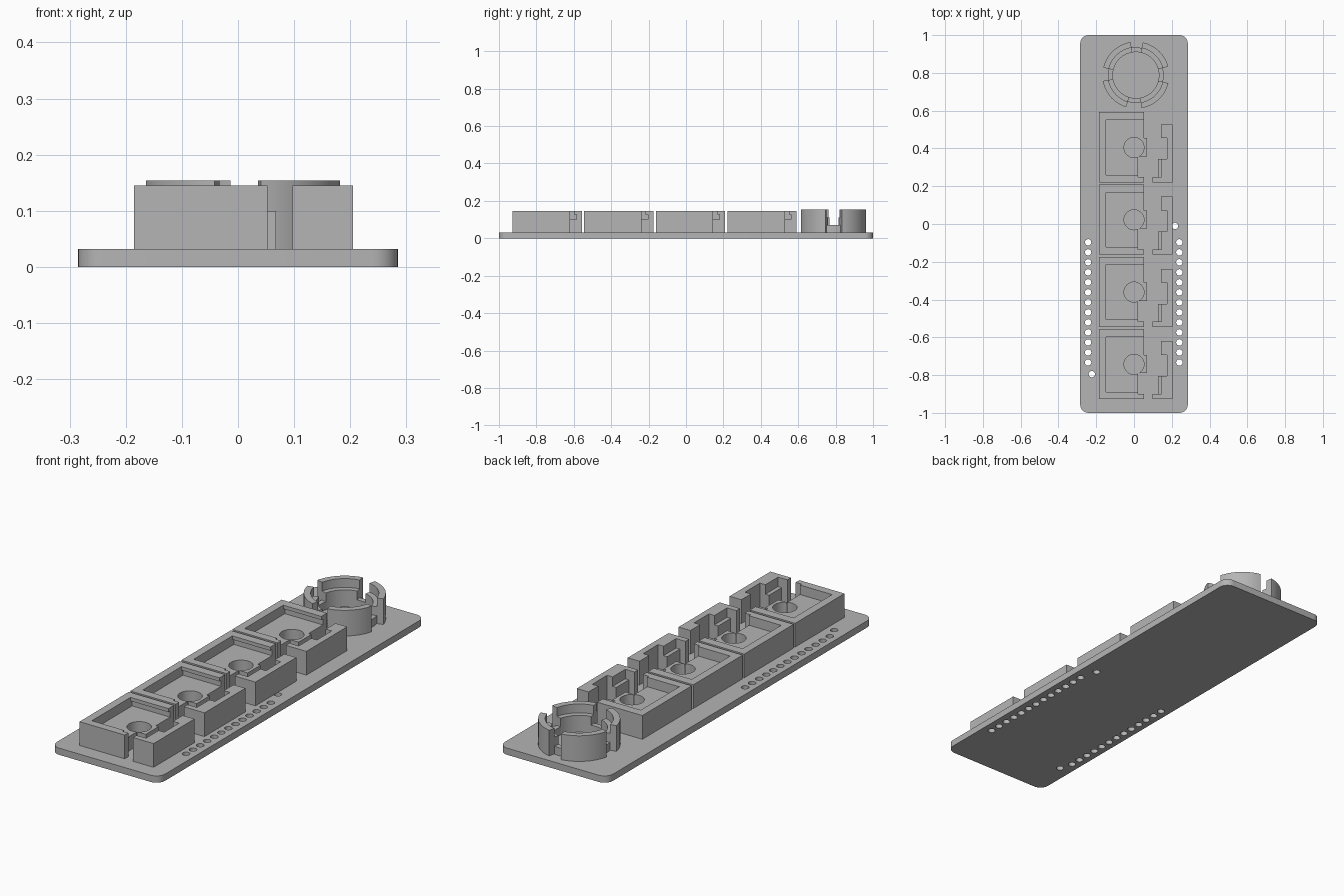
import bpy, bmesh, math

if "Cube" in bpy.data.objects:
    bpy.data.objects.remove(bpy.data.objects["Cube"])

PLATE = 0.032      # top of the base plate
WALL = 0.145       # top of the holder blocks
FLOOR = 0.1        # pocket floor
RING = 0.154       # top of the round holder

grey = bpy.data.materials.new("plain_grey")
grey.diffuse_color = (0.46, 0.46, 0.46, 1)
grey.use_nodes = True
grey.node_tree.nodes["Principled BSDF"].inputs["Base Color"].default_value = grey.diffuse_color


def circle(cx, cy, r, n=32):
    return [(cx + r * math.cos(2 * math.pi * i / n), cy + r * math.sin(2 * math.pi * i / n)) for i in range(n)]


def rect(x0, y0, x1, y1):
    return [(x0, y0), (x1, y0), (x1, y1), (x0, y1)]


def rounded(hx, hy, r, n=8):
    pts = []
    for k, (sx, sy) in enumerate([(1, 1), (-1, 1), (-1, -1), (1, -1)]):
        for i in range(n + 1):
            a = math.pi / 2 * (k + i / n)
            pts.append((sx * (hx - r) + r * math.cos(a), sy * (hy - r) + r * math.sin(a)))
    return pts


def sector(cx, cy, r0, r1, a0, a1):
    n = max(4, round((a1 - a0) / 5))
    ang = [math.radians(a0 + (a1 - a0) * i / n) for i in range(n + 1)]
    return ([(cx + r1 * math.cos(a), cy + r1 * math.sin(a)) for a in ang] +
            [(cx + r0 * math.cos(a), cy + r0 * math.sin(a)) for a in reversed(ang)])


def prism(name, loops, z0, z1):
    """Extrude an outline (first loop) with holes (other loops) upward."""
    bm = bmesh.new()
    edges = []
    for loop in loops:
        vs = [bm.verts.new((x, y, z0)) for x, y in loop]
        edges += [bm.edges.new((vs[i], vs[(i + 1) % len(vs)])) for i in range(len(vs))]
    bmesh.ops.triangle_fill(bm, edges=edges, use_beauty=True)
    ext = bmesh.ops.extrude_face_region(bm, geom=bm.faces[:], use_keep_orig=True)
    for v in ext["geom"]:
        if isinstance(v, bmesh.types.BMVert):
            v.co.z = z1
    bmesh.ops.recalc_face_normals(bm, faces=bm.faces[:])
    me = bpy.data.meshes.new(name)
    bm.to_mesh(me)
    bm.free()
    me.materials.append(grey)
    ob = bpy.data.objects.new(name, me)
    bpy.context.collection.objects.link(ob)
    return ob


def cut(ob, cutters):
    """Subtract the cutters, bake the result and remove them."""
    for c in cutters:
        m = ob.modifiers.new("cut", 'BOOLEAN')
        m.operation, m.solver, m.object = 'DIFFERENCE', 'EXACT', c
    bpy.context.view_layer.update()
    me = bpy.data.meshes.new_from_object(ob.evaluated_get(bpy.context.evaluated_depsgraph_get()))
    ob.modifiers.clear()
    ob.data = me
    for c in cutters:
        bpy.data.objects.remove(c)


# base plate with two rows of pin holes
holes = [(x, -0.097 - 0.053 * i) for x in (-0.243, 0.24) for i in range(13)]
holes += [(0.217, -0.01), (-0.223, -0.795)]
prism("base_plate", [rounded(0.285, 1.0, 0.045)] + [circle(x, y, 0.017, 16) for x, y in holes], 0, PLATE)

# four socket holders
for i in range(4):
    cy = 0.405 - 0.3827 * i

    def at(pts):
        return [(x, y + cy) for x, y in pts]

    # pocket side: block with a small tab, recessed floor, pin hole and corner opening
    tray = prism(f"socket_tray_{i + 1}", [at([
        (-0.185, -0.184), (0.053, -0.184), (0.053, -0.047), (0.068, -0.047),
        (0.068, 0.05), (0.053, 0.05), (0.053, 0.187), (-0.185, 0.187)])], PLATE, WALL)
    cut(tray, [
        prism("pocket_cutter", [at(rect(-0.147, -0.145, 0.1, 0.145))], FLOOR, 0.2),
        prism("undercut_cutter", [at(rect(-0.147, 0.1, 0.1, 0.157))], FLOOR, 0.128),
        prism("corner_cutter", [at(rect(0.022, -0.157, 0.1, -0.047))], 0.01, 0.21),
        prism("pin_cutter", [at(circle(0, 0, 0.053))], 0.015, 0.22)])

    # clip side: stepped block facing the pocket, with a low ledge
    prism(f"socket_clip_{i + 1}", [at([
        (0.205, -0.184), (0.205, 0.123), (0.143, 0.123), (0.143, 0.05), (0.175, 0.05),
        (0.175, -0.062), (0.146, -0.062), (0.146, -0.157), (0.097, -0.157), (0.097, -0.184)])], PLATE, WALL)
    prism(f"clip_ledge_{i + 1}", [at(rect(0.127, -0.157, 0.146, -0.062))], PLATE, FLOOR)

# round holder: four tall arcs with an inner step, joined by a low inner ring
cx, cy = 0.01, 0.788
arcs = [(15, 78), (99, 167), (190, 253), (280, 346)]
for i, (a0, a1) in enumerate(arcs):
    arc = prism(f"ring_arc_{i + 1}", [sector(cx, cy, 0.122, 0.177, a0, a1)], PLATE, RING)
    cut(arc, [prism("step_cutter", [circle(cx, cy, 0.147, 72)], 0.112, 0.2)])
    nxt = arcs[(i + 1) % 4][0] + (360 if i == 3 else 0)
    prism(f"ring_bridge_{i + 1}", [sector(cx, cy, 0.122, 0.147, a1, nxt)], PLATE, 0.07)

# smooth curved walls, keep edges sharp
for ob in bpy.context.scene.objects:
    ob.select_set(True)
    bpy.context.view_layer.objects.active = ob
bpy.ops.object.shade_smooth_by_angle(angle=math.radians(30))
